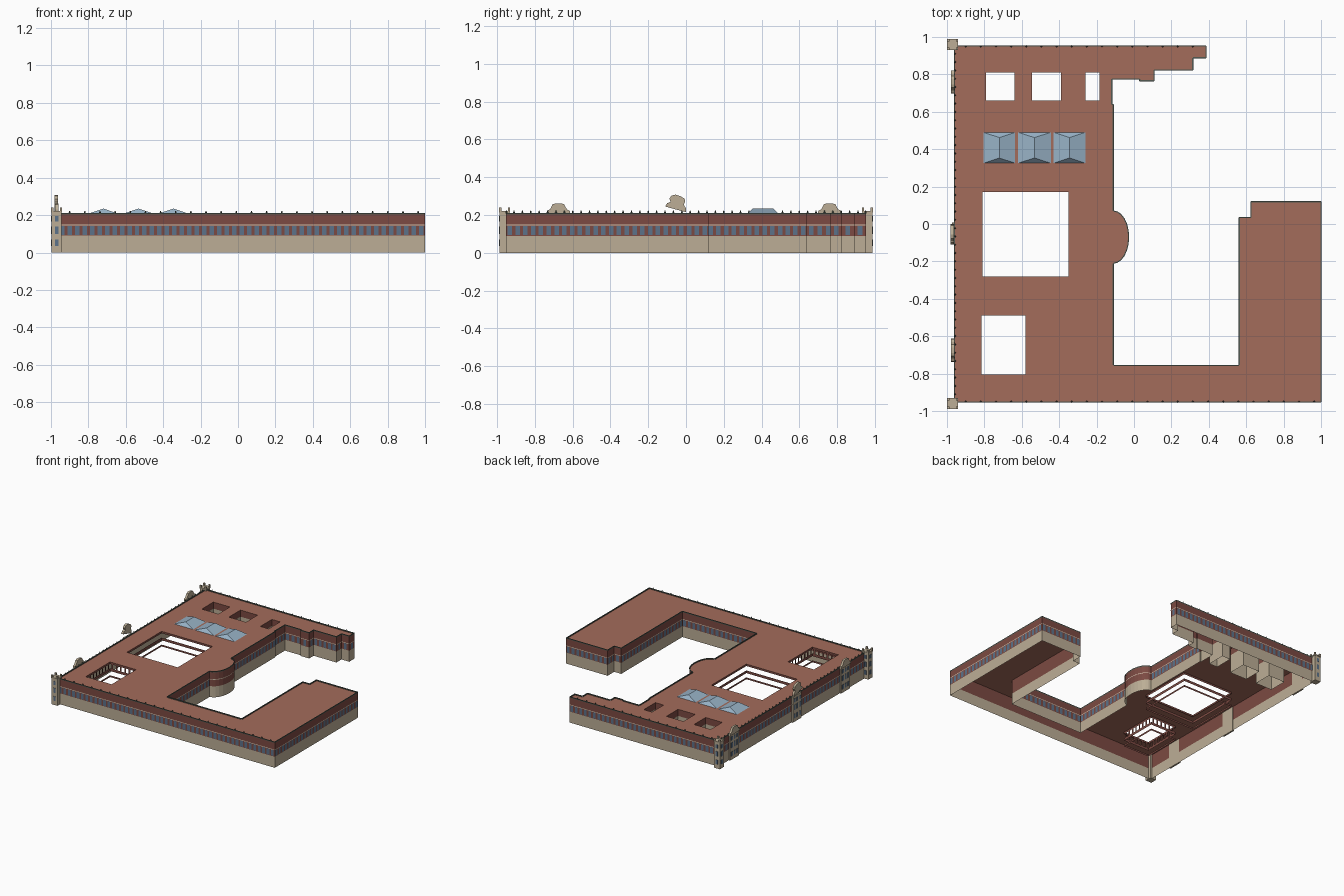
import bpy, bmesh, math
from mathutils import Vector

if "Cube" in bpy.data.objects:
    bpy.data.objects.remove(bpy.data.objects["Cube"])

def srgb(r, g, b):
    f = lambda c: (c / 255 / 12.92) if c < 11 else ((c / 255 + 0.055) / 1.055) ** 2.4
    return (f(r), f(g), f(b), 1)

NAMES = ["stone", "brick", "roof_tile", "window_blue", "skylight_glass", "coping_green", "cream_trim"]
COLS = [(188, 174, 150), (124, 74, 66), (164, 108, 91), (92, 114, 138),
        (152, 178, 198), (82, 90, 82), (212, 196, 174)]
MATS = []
for n, c in zip(NAMES, COLS):
    m = bpy.data.materials.new(n)
    m.diffuse_color = srgb(*c)
    m.use_nodes = True
    m.node_tree.nodes["Principled BSDF"].inputs["Base Color"].default_value = m.diffuse_color
    MATS.append(m)
STONE, BRICK, ROOF, BLUE, GLASS, COPING, CREAM = range(7)

def finish(name, bm):
    me = bpy.data.meshes.new(name)
    bm.to_mesh(me)
    bm.free()
    for m in MATS:
        me.materials.append(m)
    ob = bpy.data.objects.new(name, me)
    bpy.context.collection.objects.link(ob)
    return ob

def face(bm, pts, mat):
    f = bm.faces.new([bm.verts.new(p) for p in pts])
    f.material_index = mat

def box(bm, x0, x1, y0, y1, z0, z1, mat):
    res = bmesh.ops.create_cube(bm, size=1)
    for v in res["verts"]:
        v.co = ((x0 + x1) / 2 + v.co.x * (x1 - x0), (y0 + y1) / 2 + v.co.y * (y1 - y0),
                (z0 + z1) / 2 + v.co.z * (z1 - z0))
    for f in {f for v in res["verts"] for f in v.link_faces}:
        f.material_index = mat

def panel(bm, a, b, s0, s1, z0, z1, mat, off=0.0):
    """Upright quad on wall a-b between distances s0 and s1, moved outward by off."""
    d = (b - a).normalized()
    n = Vector((d.y, -d.x)) * off
    p, q = a + d * s0 + n, a + d * s1 + n
    face(bm, [(p.x, p.y, z0), (q.x, q.y, z0), (q.x, q.y, z1), (p.x, p.y, z1)], mat)

def row(bm, a, b, step, width, z0, z1, mat, off=0.002):
    length = (b - a).length
    n = int(length / step)
    for i in range(n):
        c = (i + 0.5) * length / n
        panel(bm, a, b, c - width / 2, c + width / 2, z0, z1, mat, off)

def edges(loop):
    pts = [Vector(p) for p in loop]
    return list(zip(pts, pts[1:] + pts[:1]))

def rect(x0, x1, y0, y1):
    return [(x0, y0), (x0, y1), (x1, y1), (x1, y0)]   # clockwise, so walls face the court

TOP, E = 0.204, 0.953
bow = [(-0.11 + 0.082 * math.sin(math.pi * i / 12), -0.07 - 0.14 * math.cos(math.pi * i / 12))
       for i in range(13)]
outline = [(-0.96, -E), (1, -E), (1, 0.12), (0.625, 0.12), (0.625, 0.035), (0.562, 0.035),
           (0.562, -0.755), (-0.11, -0.755)] + bow + [
           (-0.11, 0.64), (-0.118, 0.64), (-0.118, 0.775), (0.03, 0.775), (0.03, 0.765),
           (0.108, 0.765), (0.108, 0.823), (0.315, 0.823), (0.315, 0.888), (0.385, 0.888),
           (0.385, E), (-0.96, E)]
closed_courts = [rect(-0.79, -0.64, 0.66, 0.81), rect(-0.545, -0.39, 0.66, 0.81),
                 rect(-0.26, -0.185, 0.66, 0.81)]
large_court = rect(-0.81, -0.35, -0.28, 0.17)
small_court = rect(-0.815, -0.58, -0.805, -0.49)

# Roof sheet with courtyard openings
bm = bmesh.new()
for loop in [outline, large_court, small_court] + closed_courts:
    vs = [bm.verts.new((x, y, TOP)) for x, y in loop]
    for u, v in zip(vs, vs[1:] + vs[:1]):
        bm.edges.new((u, v))
bmesh.ops.triangle_fill(bm, use_beauty=True, use_dissolve=False, edges=bm.edges[:], normal=(0, 0, 1))
for f in bm.faces:
    f.material_index = ROOF
    if f.normal.z < 0:
        f.normal_flip()
finish("roof", bm)

# Outer walls, windows, string courses and coping
walls, wins, trim = bmesh.new(), bmesh.new(), bmesh.new()
for a, b in edges(outline):
    L = (b - a).length
    panel(walls, a, b, 0, L, 0, 0.09, STONE)
    panel(walls, a, b, 0, L, 0.09, TOP, BRICK)
    panel(trim, a, b, 0, L, 0.145, 0.150, CREAM, 0.003)
    panel(trim, a, b, 0, L, 0.204, 0.212, COPING, 0.002)
    panel(trim, a, b, 0, L, 0.204, 0.212, COPING, -0.004)
    d = (b - a).normalized()
    n = Vector((d.y, -d.x))
    p, q, r, s = a + n * 0.002, b + n * 0.002, b - n * 0.004, a - n * 0.004
    face(trim, [(v.x, v.y, 0.212) for v in (p, q, r, s)], COPING)
    street = (abs(a.y) == E and a.y == b.y) or (a.x == -0.96 and b.x == -0.96)
    if street:
        panel(trim, a, b, 0, L, 0.198, 0.204, CREAM, 0.003)
        row(wins, a, b, 0.112, 0.022, 0.033, 0.065, BLUE)
        row(wins, a, b, 0.037, 0.020, 0.096, 0.140, BLUE)
        row(wins, a, b, 0.037, 0.020, 0.160, 0.190, BLUE)
        # cream piers between the middle windows
        for i in range(int(L / 0.037) + 1):
            c = i * L / int(L / 0.037)
            panel(trim, a, b, max(0, c - 0.003), min(L, c + 0.003), 0.09, 0.145, CREAM, 0.003)
    else:
        row(wins, a, b, 0.04, 0.024, 0.094, 0.142, BLUE)
finish("outer_walls", walls)
finish("outer_windows", wins)
finish("wall_trim", trim)

# Courtyard walls: solid in the north courts, open bands in the others
bm = bmesh.new()
for loop in closed_courts:
    for a, b in edges(loop):
        L = (b - a).length
        panel(bm, a, b, 0, L, 0, 0.15, STONE)
        panel(bm, a, b, 0, L, 0.15, TOP, BRICK)
for loop in (large_court, small_court):
    for a, b in edges(loop):
        L = (b - a).length
        for z0, z1 in ((0.188, TOP), (0.13, 0.152), (0.08, 0.095)):
            panel(bm, a, b, 0, L, z0, z1, BRICK)
        if loop is small_court:
            row(bm, a, b, 0.035, 0.014, 0.152, 0.188, BRICK, 0)
finish("courtyard_walls", bm)

# Finials along the street parapets
bm = bmesh.new()
def finial(x, y):
    res = bmesh.ops.create_cone(bm, segments=4, radius1=0.006, radius2=0.002, depth=0.014, cap_ends=True)
    for v in res["verts"]:
        v.co += Vector((x, y, 0.216))
    for f in {f for v in res["verts"] for f in v.link_faces}:
        f.material_index = COPING
for i in range(24):
    x = -0.9 + i * 0.081
    finial(x, -E + 0.003)
    if x < 0.38:
        finial(x, E - 0.003)
for i in range(42):
    finial(-0.957, -0.91 + i * 1.82 / 41)
finish("finials", bm)

# Hipped glass skylights
bm = bmesh.new()
for x0, x1 in ((-0.805, -0.635), (-0.62, -0.445), (-0.43, -0.26)):
    y0, y1, z, xm = 0.325, 0.49, TOP + 0.002, (x0 + x1) / 2
    r0, r1 = (xm, y0 + 0.028, 0.235), (xm, y1 - 0.028, 0.235)
    A, B, C, D = (x0, y0, z), (x1, y0, z), (x1, y1, z), (x0, y1, z)
    for pts in ((A, B, r0), (B, C, r1, r0), (C, D, r1), (D, A, r0, r1)):
        face(bm, pts, GLASS)
finish("skylights", bm)

# Corner towers with merlons and windows
for side, label in ((-1, "front"), (1, "back")):
    bm = bmesh.new()
    cx, cy = -0.97, side * 0.96
    box(bm, cx - 0.027, cx + 0.027, cy - 0.027, cy + 0.027, 0, 0.215, STONE)
    box(bm, cx - 0.03, cx + 0.03, cy - 0.03, cy + 0.03, 0.213, 0.222, STONE)
    for sx in (-1, 1):
        for sy in (-1, 1):
            mx, my = cx + sx * 0.023, cy + sy * 0.023
            box(bm, mx - 0.006, mx + 0.006, my - 0.006, my + 0.006, 0.222, 0.240, STONE)
    for z0, z1 in ((0.035, 0.07), (0.1, 0.14), (0.165, 0.195)):
        box(bm, cx - 0.009, cx + 0.009, cy - 0.029, cy + 0.029, z0, z1, BLUE)
        box(bm, cx - 0.029, cx, cy - 0.009, cy + 0.009, z0, z1, BLUE)
    finish(label + "_corner_tower", bm)

# Gables: a side profile in y and z, given thickness along x
def gable(name, prof, x0, x1):
    bm = bmesh.new()
    face(bm, [(x0, y, z) for y, z in prof], STONE)
    res = bmesh.ops.extrude_face_region(bm, geom=bm.faces[:])
    for v in res["geom"]:
        if isinstance(v, bmesh.types.BMVert):
            v.co.x = x1
    bmesh.ops.recalc_face_normals(bm, faces=bm.faces[:])
    finish(name, bm)

half = [(0.062, 0.205), (0.060, 0.222), (0.045, 0.230), (0.036, 0.245), (0.030, 0.257), (0.014, 0.262)]
for yc, label in ((-0.675, "front"), (0.76, "back")):
    prof = [(yc + y, z) for y, z in half] + [(yc - y, z) for y, z in reversed(half)]
    gable(label + "_gable", prof, -0.978, -0.960)
gable("central_gable", [(0.0, 0.215), (0.0, 0.235), (-0.012, 0.255), (-0.004, 0.270), (-0.008, 0.287),
                        (-0.030, 0.300), (-0.055, 0.308), (-0.078, 0.302), (-0.088, 0.287),
                        (-0.082, 0.270), (-0.100, 0.262), (-0.110, 0.245)], -0.980, -0.962)

# Projecting bays below the gables
bm = bmesh.new()
for yc in (-0.675, -0.05, 0.76):
    box(bm, -0.972, -0.958, yc - 0.058, yc + 0.058, 0, 0.21, STONE)
    for dy in (-0.035, 0, 0.035):
        for z0, z1 in ((0.03, 0.065), (0.097, 0.14), (0.16, 0.19)):
            box(bm, -0.974, -0.97, yc + dy - 0.009, yc + dy + 0.009, z0, z1, BLUE)
finish("gable_bays", bm)
